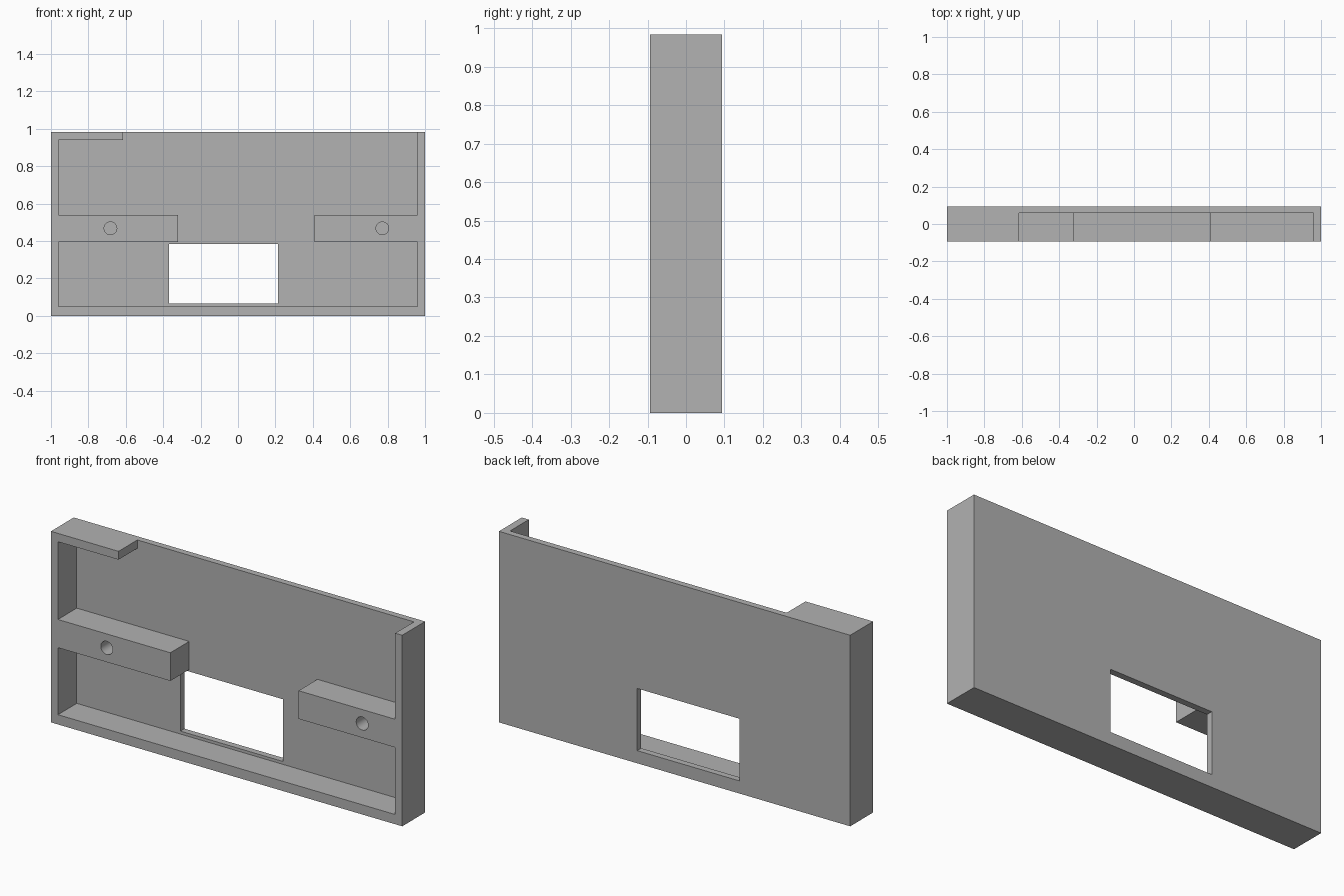
import bpy
import bmesh
import math
from mathutils import Vector

cube = bpy.data.objects.get("Cube")
if cube:
    bpy.data.objects.remove(cube, do_unlink=True)

FRONT, BACK, PLATE = -0.093, 0.093, 0.06   # depth planes; PLATE is the pocket floor
HEIGHT = 0.983

grey = bpy.data.materials.new("plain_grey")
grey.use_nodes = True
colour = (0.445, 0.445, 0.445, 1)
grey.diffuse_color = colour
grey.node_tree.nodes["Principled BSDF"].inputs["Base Color"].default_value = colour


def prism(name, outline, y0, y1):
    """Extrude an (x, z) outline from y0 to y1."""
    bm = bmesh.new()
    face = bm.faces.new([bm.verts.new((x, y0, z)) for x, z in outline])
    new = bmesh.ops.extrude_face_region(bm, geom=[face])["geom"]
    verts = [v for v in new if isinstance(v, bmesh.types.BMVert)]
    bmesh.ops.translate(bm, vec=Vector((0, y1 - y0, 0)), verts=verts)
    bmesh.ops.recalc_face_normals(bm, faces=bm.faces)
    mesh = bpy.data.meshes.new(name)
    bm.to_mesh(mesh)
    bm.free()
    mesh.materials.append(grey)
    obj = bpy.data.objects.new(name, mesh)
    bpy.context.collection.objects.link(obj)
    return obj


def rect(x0, x1, z0, z1):
    return [(x0, z0), (x1, z0), (x1, z1), (x0, z1)]


def circle(cx, cz, r, n=32):
    return [(cx + r * math.cos(math.tau * i / n), cz + r * math.sin(math.tau * i / n))
            for i in range(n)]


# Solid slab that the tray is carved from
tray = prism("tray_panel", rect(-1, 1, 0, HEIGHT), FRONT, BACK)

# Pocket outline leaves the side walls, floor lip, corner tab and two screw blocks
pocket = [(-0.96, 0.05), (0.96, 0.05), (0.96, 0.395), (0.41, 0.395), (0.41, 0.54),
          (0.96, 0.54), (0.96, 1.1), (-0.615, 1.1), (-0.615, 0.94), (-0.96, 0.94),
          (-0.96, 0.54), (-0.32, 0.54), (-0.32, 0.395), (-0.96, 0.395)]

cutters = [
    prism("pocket_cutter", pocket, -0.2, PLATE),
    prism("window_cutter", rect(-0.37, 0.213, 0.065, 0.385), -0.2, 0.2),
]
# Screw holes in the blocks
for side, x in (("right", -0.682), ("left", 0.772)):
    cutters.append(prism(side + "_hole_cutter", circle(x, 0.468, 0.034), -0.2, PLATE - 0.001))

# Carve the slab, then discard the cutters
bpy.ops.object.select_all(action="DESELECT")
bpy.context.view_layer.objects.active = tray
tray.select_set(True)
for cutter in cutters:
    cutter.hide_render = True
    mod = tray.modifiers.new(cutter.name, "BOOLEAN")
    mod.operation = "DIFFERENCE"
    mod.solver = "EXACT"
    mod.object = cutter
    bpy.ops.object.modifier_apply(modifier=mod.name)
    bpy.data.objects.remove(cutter, do_unlink=True)

bpy.ops.object.shade_smooth_by_angle(angle=math.radians(30))
